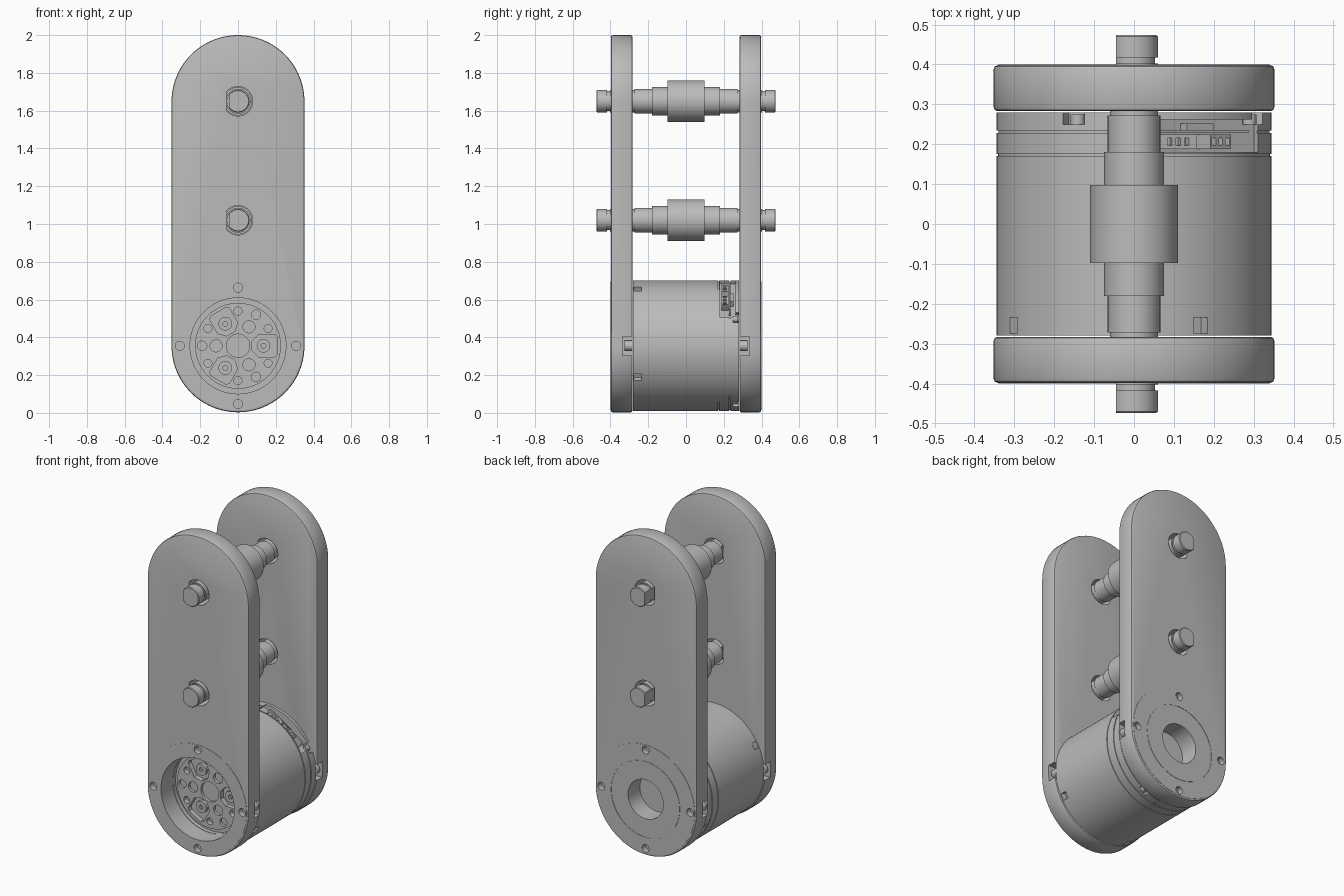
import bpy, bmesh, math
from math import sin, cos, pi, radians
from mathutils import Matrix, Vector

if "Cube" in bpy.data.objects:
    bpy.data.objects.remove(bpy.data.objects["Cube"])

grey = bpy.data.materials.new("machined grey")
grey.use_nodes = True
grey.diffuse_color = (0.5, 0.5, 0.5, 1)
grey.node_tree.nodes["Principled BSDF"].inputs["Base Color"].default_value = (0.5, 0.5, 0.5, 1)

AXIS_Z = 0.355      # height of the motor axis
PLATE_R = 0.352
TOP_Z = 2 - PLATE_R
SHAFTS = (1.02, 1.65)
TAU = 2 * pi


def finish(name, bm):
    bmesh.ops.recalc_face_normals(bm, faces=bm.faces)
    mesh = bpy.data.meshes.new(name)
    bm.to_mesh(mesh)
    bm.free()
    mesh.materials.append(grey)
    ob = bpy.data.objects.new(name, mesh)
    bpy.context.collection.objects.link(ob)
    return ob


def prism(name, pts, y0, y1):
    """Outline in x, z pulled along y."""
    bm = bmesh.new()
    face = bm.faces.new([bm.verts.new((x, y0, z)) for x, z in pts])
    out = bmesh.ops.extrude_face_region(bm, geom=[face])
    verts = [v for v in out["geom"] if isinstance(v, bmesh.types.BMVert)]
    bmesh.ops.translate(bm, verts=verts, vec=(0, y1 - y0, 0))
    return finish(name, bm)


def arc(r, x, z, a0=0.0, a1=TAU, n=32):
    return [(x + r * cos(a0 + (a1 - a0) * i / n), z + r * sin(a0 + (a1 - a0) * i / n)) for i in range(n)]


def cyl(name, r, y0, y1, x, z, n=24):
    return prism(name, arc(r, x, z, n=n), y0, y1)


def d_shape(r, flat, z):
    a = math.acos(flat / r)
    return arc(r, 0, z, -a, a, 40) + [(r * cos(a), z + r * sin(a))]


def lathe(name, profile, z, n=96, closed=False):
    """Profile of radius, y turned around the y axis."""
    bm = bmesh.new()
    vs = [bm.verts.new((r, y, 0)) for r, y in profile]
    es = [bm.edges.new(p) for p in zip(vs, vs[1:])]
    if closed:
        es.append(bm.edges.new((vs[-1], vs[0])))
    bmesh.ops.spin(bm, geom=vs + es, cent=(0, 0, 0), axis=(0, 1, 0), angle=TAU, steps=n)
    bmesh.ops.remove_doubles(bm, verts=bm.verts, dist=1e-5)
    bmesh.ops.translate(bm, verts=bm.verts, vec=(0, 0, z))
    return finish(name, bm)


def radial_box(name, angle, r0, r1, width, y0, y1):
    """Box placed around the motor axis, pointing outward at an angle."""
    a = radians(angle)
    u, w = Vector((cos(a), sin(a))), Vector((-sin(a), cos(a))) * width / 2
    c = Vector((0, AXIS_Z))
    pts = [c + u * r0 - w, c + u * r1 - w, c + u * r1 + w, c + u * r0 + w]
    return prism(name, pts, y0, y1)


def polar(angle, r):
    return r * cos(radians(angle)), AXIS_Z + r * sin(radians(angle))


def apply(ob, mod):
    bpy.context.view_layer.objects.active = ob
    bpy.ops.object.modifier_apply(modifier=mod.name)


def cut(ob, *cutters):
    for c in cutters:
        m = ob.modifiers.new("cut", 'BOOLEAN')
        m.operation, m.solver, m.object = 'DIFFERENCE', 'EXACT', c
        apply(ob, m)
        bpy.data.objects.remove(c)


def smooth(ob):
    bpy.ops.object.select_all(action='DESELECT')
    ob.select_set(True)
    bpy.context.view_layer.objects.active = ob
    bpy.ops.object.shade_smooth_by_angle(angle=radians(30))


# Side plates with rounded ends
for side, name, bore in ((-1, "front", 0.254), (1, "back", 0.122)):
    outer, inner = side * 0.398, side * 0.283
    outline = arc(PLATE_R, 0, TOP_Z, 0, pi, 48) + [(-PLATE_R, TOP_Z)]
    outline += arc(PLATE_R, 0, AXIS_Z, pi, TAU, 48) + [(PLATE_R, AXIS_Z)]
    plate = prism(name + "_plate", outline, outer, inner)
    bev = plate.modifiers.new("bevel", 'BEVEL')
    bev.width, bev.segments, bev.limit_method = 0.01, 2, 'ANGLE'
    apply(plate, bev)
    # thin round cover around the motor axis
    rings = [("_cover", bore, 0.34)] if side < 0 else [("_cover", 0.239, 0.34), ("_inner_cover", bore, 0.236)]
    covers = [lathe(name + n, [(a, side * 0.39), (a, side * 0.4), (b, side * 0.4), (b, side * 0.39)],
                    AXIS_Z, closed=True) for n, a, b in rings]
    cut(plate, cyl("bore", bore, side * 0.27, side * 0.42, 0, AXIS_Z, 96))
    for z in SHAFTS:
        cut(plate, prism("shaft_hole", d_shape(0.078, -0.06, z), side * 0.25, side * 0.45))
    for a in (0, 90, 180, 270):
        x, z = polar(a, 0.308)
        for ob in (plate, covers[0]):
            cut(ob, cyl("screw_hole", 0.024, side * 0.365, side * 0.45, x, z))
    # side pockets with their clamping screws
    for a in (0, 180):
        cut(plate, radial_box("pocket", a, 0.285, 0.4, 0.1, side * 0.335, side * 0.27))
        x, z = polar(a, 0.315)
        smooth(cyl(name + "_clamp_screw", 0.027, side * 0.283, side * 0.325, x, z))
    for ob in [plate] + covers:
        smooth(ob)

# Motor body with hub face, seams and end cap
motor = lathe("motor_body", [
    (0, -0.28), (0.227, -0.28), (0.227, -0.255), (0.254, -0.255), (0.254, -0.28), (0.345, -0.28),
    (0.345, 0.17), (0.341, 0.17), (0.341, 0.175), (0.345, 0.175), (0.345, 0.228), (0.34, 0.228),
    (0.34, 0.235), (0.345, 0.235), (0.345, 0.28), (0, 0.28)], AXIS_Z, 128)

# Notches around the front and back rims
for a in (61, 151, 241, 331):
    cut(motor, radial_box("front_notch", a, 0.31, 0.4, 0.04, -0.275, -0.235))
for a in (26, 116, 206, 296):
    cut(motor, radial_box("back_notch", a, 0.31, 0.4, 0.06, 0.25, 0.3))
    x, z = polar(a, 0.322)
    smooth(cyl("cap_screw", 0.018, 0.25, 0.275, x, z, 16))

# Connector opening
cut(motor, radial_box("opening", 57, 0.275, 0.4, 0.36, 0.18, 0.262))

# Hub pockets, bores and screw holes
cut(motor, cyl("centre_bore", 0.062, -0.3, -0.262, 0, AXIS_Z, 48))
for a in (0, 120, 240):
    corners = [(0.075, -0.025), (0.11, -0.06), (0.195, -0.06), (0.208, -0.045),
               (0.208, 0.045), (0.195, 0.06), (0.11, 0.06), (0.075, 0.025)]
    rot = Matrix.Rotation(radians(a), 2)
    pts = [rot @ Vector(p) + Vector((0, AXIS_Z)) for p in corners]
    cut(motor, prism("hub_pocket", pts, -0.3, -0.25))
    boss = cyl("hub_bolt", 0.036, -0.27, -0.24, *polar(a, 0.135))
    cut(boss, cyl("bolt_hole", 0.014, -0.3, -0.255, *polar(a, 0.135), n=6))
    smooth(boss)
    cut(motor, cyl("inner_hole", 0.032, -0.3, -0.262, *polar(a + 60, 0.116)),
        cyl("outer_hole", 0.025, -0.3, -0.262, *polar(a + 60, 0.19)))
for a in range(30, 390, 60):
    cut(motor, cyl("hub_screw_hole", 0.021, -0.3, -0.25, *polar(a, 0.184)))
smooth(motor)

# Circuit board and connectors inside the opening
radial_box("circuit_board", 57, 0.26, 0.318, 0.27, 0.228, 0.236)
for i, (a, w) in enumerate(((70, 0.1), (48, 0.07))):
    plug = radial_box("connector", a, 0.27, 0.325, w, 0.188, 0.224)
    for k in (-1, 0, 1):
        cut(plug, radial_box("pin_slot", a + k * 4, 0.305, 0.4, 0.012, 0.197, 0.215))
radial_box("chip", 57, 0.27, 0.305, 0.08, 0.234, 0.252)

# Stepped cross shafts with flattened ends
half = [(0.11, 0.098), (0.075, 0.098), (0.075, 0.18), (0.066, 0.18), (0.066, 0.272), (0.06, 0.272),
        (0.06, 0.402), (0.053, 0.402), (0.053, 0.418), (0.06, 0.418), (0.06, 0.47), (0.056, 0.474), (0, 0.474)]
for z, name in zip(SHAFTS, ("lower_shaft", "upper_shaft")):
    shaft = lathe(name, [(r, -y) for r, y in reversed(half)] + half, z, 64)
    for s in (-1, 1):
        flat = [(-0.2, z - 0.1), (-0.045, z - 0.1), (-0.045, z + 0.1), (-0.2, z + 0.1)]
        cut(shaft, prism("shaft_flat", flat, s * 0.285, s * 0.5))
    smooth(shaft)
